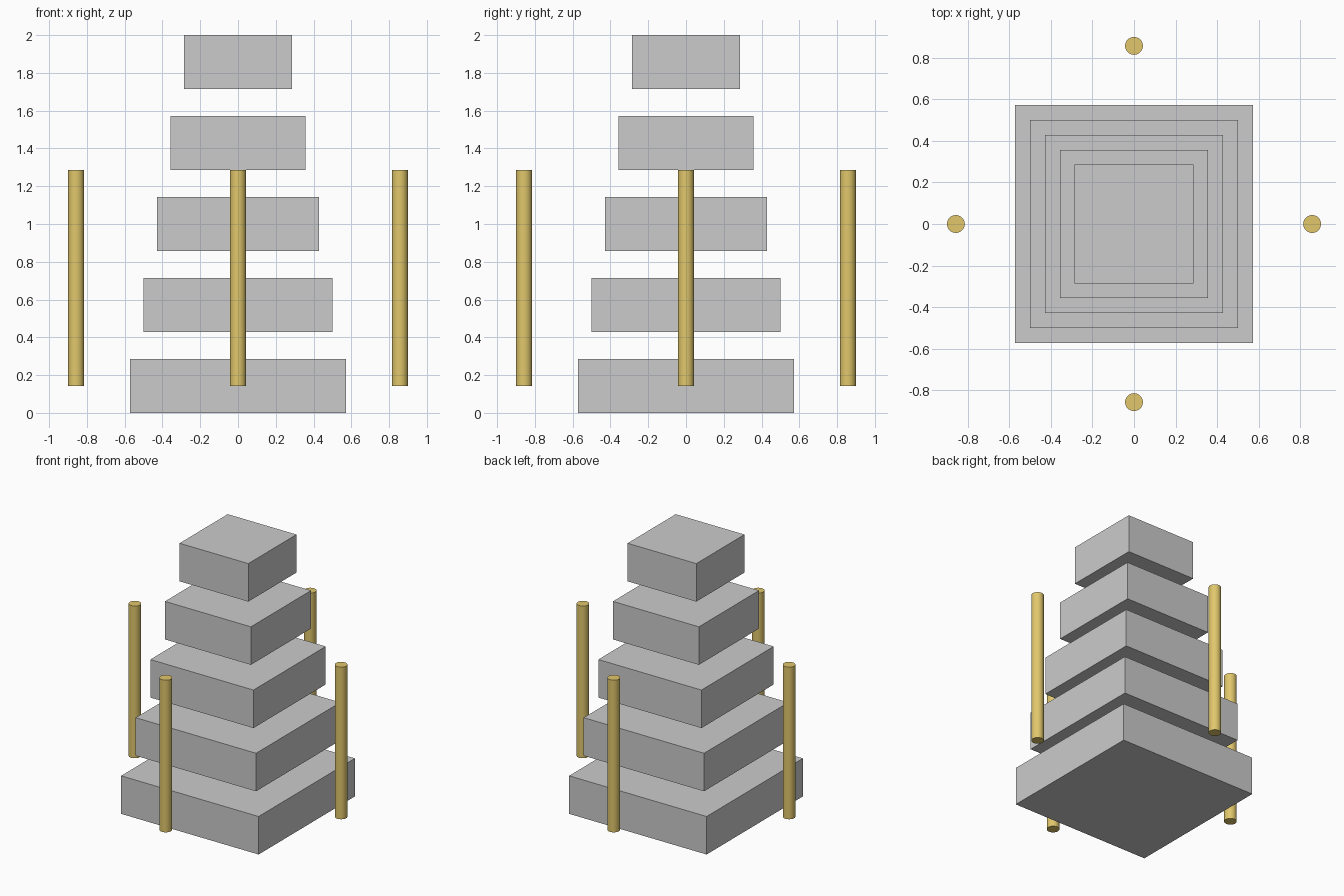
import bpy
from math import radians, pi, cos, sin

if "Cube" in bpy.data.objects:
    bpy.data.objects.remove(bpy.data.objects["Cube"])

U = 1 / 7  # module: the tower is 14 modules tall

gold = bpy.data.materials.new("gold")
gold.diffuse_color = (0.75, 0.57, 0.15, 1)
gold.use_nodes = True
gold.node_tree.nodes["Principled BSDF"].inputs["Base Color"].default_value = gold.diffuse_color

# Five floating square tiers, each narrower than the one below
for i in range(5):
    width = (8 - i) * U
    bpy.ops.mesh.primitive_cube_add(size=1, location=(0, 0, (3 * i + 1) * U))
    tier = bpy.context.object
    tier.name = f"tier_{i + 1}"
    tier.scale = (width, width, 2 * U)
    bpy.ops.object.transform_apply(location=False, rotation=False, scale=True)

# Four round columns, one in front of each side
for i, side in enumerate(("right", "back", "left", "front")):
    a = i * pi / 2
    bpy.ops.mesh.primitive_cylinder_add(
        vertices=32, radius=0.3 * U, depth=8 * U,
        location=(6 * U * cos(a), 6 * U * sin(a), 5 * U))
    column = bpy.context.object
    column.name = f"{side}_column"
    column.data.materials.append(gold)
    bpy.ops.object.shade_smooth_by_angle(angle=radians(30))
